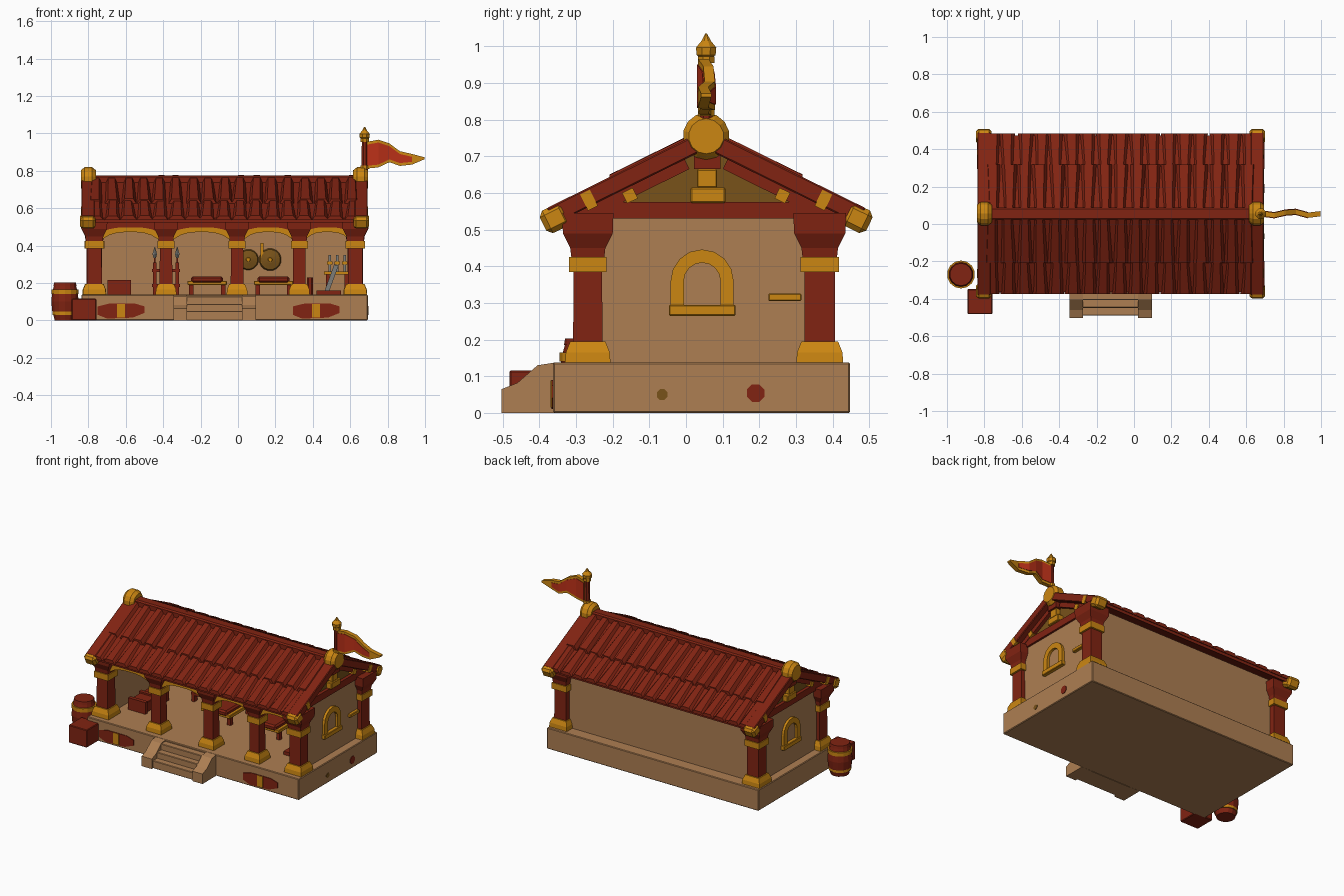
import bpy, bmesh, math, random
from mathutils import Matrix, Vector

random.seed(4)
cube = bpy.data.objects.get("Cube")
if cube:
    bpy.data.objects.remove(cube, do_unlink=True)


def material(name, r, g, b):
    m = bpy.data.materials.new(name)
    m.use_nodes = True
    m.diffuse_color = (r, g, b, 1)
    m.node_tree.nodes["Principled BSDF"].inputs["Base Color"].default_value = (r, g, b, 1)
    return m


RED = material("dark red wood", 0.22, 0.017, 0.006)
FLAG = material("bright red cloth", 0.5, 0.03, 0.009)
GOLD = material("gold", 0.6, 0.24, 0.006)
TAN = material("tan plaster", 0.42, 0.21, 0.085)
BRONZE = material("bronze", 0.19, 0.085, 0.01)
STEEL = material("steel", 0.2, 0.2, 0.19)

CX = -0.072            # middle of the hall along x
RY, RZ = 0.055, 0.755  # ridge line
RUN, DROP = 0.425, 0.21
PITCH = math.atan2(DROP, RUN)


def finish(name, bm, mat, bevel=0):
    bmesh.ops.recalc_face_normals(bm, faces=bm.faces)
    me = bpy.data.meshes.new(name)
    bm.to_mesh(me)
    bm.free()
    me.materials.append(mat)
    ob = bpy.data.objects.new(name, me)
    bpy.context.collection.objects.link(ob)
    if bevel:
        mod = ob.modifiers.new("Bevel", "BEVEL")
        mod.width, mod.segments = bevel, 1
    return ob


def bridge(bm, rings):
    """Closed tube through rings of points, with end caps."""
    rs = [[bm.verts.new(p) for p in ring] for ring in rings]
    n = len(rs[0])
    for a, b in zip(rs, rs[1:]):
        for i in range(n):
            bm.faces.new((a[i], a[(i + 1) % n], b[(i + 1) % n], b[i]))
    bm.faces.new(rs[0][::-1])
    bm.faces.new(rs[-1])


def prism(name, pts, axis, a, b, mat):
    """Outline in (y, z) pulled along x, or in (x, z) pulled along y."""
    put = (lambda p, d: (d, p[0], p[1])) if axis == "x" else (lambda p, d: (p[0], d, p[1]))
    bm = bmesh.new()
    bridge(bm, [[put(p, d) for p in pts] for d in (a, b)])
    return finish(name, bm, mat)


def box(name, x, y, z, mat, bevel=0, rot=None):
    bm = bmesh.new()
    bmesh.ops.create_cube(bm, size=1)
    bm.transform(Matrix.Diagonal((x[1] - x[0], y[1] - y[0], z[1] - z[0], 1)))
    ob = finish(name, bm, mat, bevel)
    ob.location = [(p[0] + p[1]) / 2 for p in (x, y, z)]
    if rot:
        ob.rotation_euler = rot
    return ob


def loft(name, at, sections, n, mat, axis="z"):
    """Rings of (offset, radius); four sides treat the radius as half width."""
    k = math.sqrt(2) if n == 4 else 1
    rings = []
    for off, r in sections:
        ring = []
        for i in range(n):
            t = 2 * math.pi * (i + 0.5) / n
            u, v = k * r * math.cos(t), k * r * math.sin(t)
            d = {"z": (u, v, off), "x": (off, u, v), "y": (u, off, v)}[axis]
            ring.append(Vector(at) + Vector(d))
        rings.append(ring)
    bm = bmesh.new()
    bridge(bm, rings)
    return finish(name, bm, mat)


# Plinth and steps
box("plinth", (-0.838, 0.694), (-0.363, 0.448), (0, 0.138), TAN, 0.004)
cheek = [(-0.36, 0), (-0.503, 0), (-0.503, 0.065), (-0.46, 0.082), (-0.405, 0.13), (-0.36, 0.137)]
for x in (-0.345, 0.022):
    prism("step_cheek", cheek, "x", x, x + 0.073, TAN)
for i in range(3):
    box("step", (-0.275, 0.025), (-0.49 + i * 0.042, -0.36), (0, 0.05 + i * 0.039), TAN, 0.003)

# Painted patches on the plinth
for x in (-0.625, 0.418):
    w = 0.125
    outline = [(x - w, 0.03), (x - w * 0.6, 0.01), (x + w * 0.5, 0.015), (x + w, 0.04),
               (x + w, 0.075), (x + w * 0.6, 0.09), (x - w * 0.5, 0.09), (x - w, 0.075)]
    prism("plinth_patch", outline, "y", -0.367, -0.36, RED)
    box("plinth_patch_stripe", (x - 0.022, x + 0.02), (-0.37, -0.36), (0.015, 0.088), GOLD)
loft("plinth_spot_red", (0.69, 0.19, 0.054), [(0, 0.026), (0.007, 0.026)], 8, RED, "x")
loft("plinth_spot_bronze", (0.69, -0.065, 0.05), [(0, 0.016), (0.007, 0.016)], 8, BRONZE, "x")

# Walls, gables and windows at both ends
box("back_wall", (-0.78, 0.636), (0.34, 0.37), (0.13, 0.565), TAN)
for s in (1, -1):
    def X(v):
        return CX + s * v
    def span(a, b):
        return tuple(sorted((X(a), X(b))))
    box("end_wall", span(0.68, 0.712), (-0.255, 0.36), (0.13, 0.54), TAN)
    box("end_beam", span(0.67, 0.725), (-0.29, 0.38), (0.53, 0.575), RED)
    prism("gable", [(-0.27, 0.573), (0.38, 0.573), (RY, 0.725)], "x", X(0.68), X(0.705), BRONZE)
    box("gable_block", span(0.69, 0.74), (0.012, 0.108), (0.573, 0.615), GOLD, 0.004)
    box("gable_post", span(0.69, 0.735), (0.03, 0.085), (0.615, 0.665), GOLD, 0.003)
    box("gable_post_top", span(0.69, 0.745), (0.022, 0.094), (0.665, 0.73), RED)
    frame = []
    for r, order in ((0.086, 1), (0.05, -1)):
        arc = [(0.044 - r, 0.285)]
        arc += [(0.044 - r * math.cos(t * math.pi / 8), 0.36 + r * math.sin(t * math.pi / 8)) for t in range(9)]
        arc += [(0.044 + r, 0.285)]
        frame += arc[::order]
    prism("window_frame", frame, "x", X(0.70), X(0.728), GOLD)
    box("window_sill", span(0.70, 0.735), (-0.047, 0.135), (0.265, 0.295), GOLD, 0.003)
    # Ridge end knob
    loft("ridge_knob", (X(0.728), RY, RZ), [(-0.04, 0.048), (-0.02, 0.064), (0.02, 0.064), (0.04, 0.048)], 14, GOLD, "x")
    for side in (-1, 1):
        # Sloping end boards, lower struts and eave knobs
        tilt = (-side * PITCH, 0, 0)
        mid_y, mid_z = RY + side * RUN / 2, RZ - DROP / 2
        half = math.hypot(RUN, DROP) / 2
        box("verge_board", span(0.695, 0.765), (mid_y - half, mid_y + half),
            (mid_z - 0.032, mid_z + 0.016), RED, 0.004, tilt)
        box("gable_strut", span(0.69, 0.728), (mid_y - half * 0.75, mid_y + half * 0.75),
            (mid_z - 0.065, mid_z - 0.03), RED, 0, tilt)
        y, z = RY + side * 0.208, 0.593
        box("strut_band", span(0.685, 0.735), (y - 0.016, y + 0.016), (z - 0.016, z + 0.016), GOLD, 0, tilt)
        y, z = RY + side * 0.32, 0.583
        box("verge_band", span(0.692, 0.768), (y - 0.015, y + 0.015), (z - 0.027, z + 0.022), GOLD, 0, tilt)
        y = RY + side * 0.413
        box("eave_knob", span(0.69, 0.772), (y - 0.036, y + 0.036), (0.497, 0.565), GOLD, 0.014, tilt)
box("wall_peg", (0.63, 0.66), (0.225, 0.315), (0.305, 0.326), GOLD, 0.003)


# Columns
def column(x, y, h):
    loft("column_foot", (x, y, 0), [(0.137, h + 0.022), (0.165, h + 0.02), (0.195, h + 0.008)], 4, GOLD)
    loft("column_shaft", (x, y, 0), [(0.19, h), (0.39, h - 0.001)], 4, RED)
    loft("column_ring", (x, y, 0), [(0.385, h + 0.011), (0.425, h + 0.011)], 4, GOLD)
    loft("column_cap", (x, y, 0), [(0.425, h + 0.005), (0.45, h + 0.008), (0.49, h + 0.028), (0.545, h + 0.03)], 4, RED)


FRONT = [-0.768, -0.385, -0.005, 0.328, 0.627]
for x in FRONT:
    column(x, -0.268, 0.04 if x in (FRONT[0], FRONT[-1]) else 0.034)
for x in (FRONT[0], FRONT[-1]):
    column(x, 0.365, 0.042)

# Gold arches under the front beam
for a, b in zip(FRONT, FRONT[1:]):
    us = [i / 5 - 1 for i in range(11)]
    xs = [(a + b) / 2 + u * (b - a) / 2 for u in us]
    low = [(x, 0.472 - 0.08 * abs(u) ** 3) for x, u in zip(xs, us)]
    top = [(x, 0.498 - 0.05 * abs(u) ** 3) for x, u in zip(xs, us)]
    prism("arch_trim", low + top[::-1], "y", -0.295, -0.245, GOLD)
    prism("front_beam", top + [(b, 0.565), (a, 0.565)], "y", -0.288, -0.252, RED)


# Roof: boards below, two tiers of tapered tiles above
def slope(side, x, s, h):
    return (x, RY + side * RUN * s, RZ - DROP * s + h)


L, R, COLS = -0.80, 0.655, 17
pitch = (R - L) / COLS
for side in (-1, 1):
    bm = bmesh.new()
    bridge(bm, [[slope(side, x, s, h) for s, h in ((0, 0), (0.985, 0), (0.985, -0.025), (0, -0.025))] for x in (L, R)])
    finish("roof_boards", bm, RED)
    bm = bmesh.new()
    for s0, s1, lift in ((0.55, 1.01, 0), (0.02, 0.62, 0.007)):
        for i in range(COLS):
            x = L + pitch * (i + 0.5)
            rings = []
            for s, k in ((s0, 0.36), (s1, 0.52)):
                w, h = pitch * k * random.uniform(0.92, 1.04), lift + random.uniform(0.014, 0.019)
                x += random.uniform(-0.006, 0.006)
                rings.append([slope(side, x + u * w, s, v) for u, v in
                              ((-1, -0.006), (-0.55, h), (0.55, h), (1, -0.006))])
            bridge(bm, rings)
    finish("roof_tiles", bm, RED)
box("ridge_beam", (-0.82, 0.68), (RY - 0.033, RY + 0.033), (0.725, 0.776), RED, 0.008)

# Flag and pole
loft("flag_pole", (0.677, RY, 0), [(0.79, 0.019), (0.97, 0.016)], 8, RED)
for z in (0.81, 0.955):
    loft("pole_ring", (0.677, RY, z), [(0, 0.024), (0.018, 0.024)], 8, GOLD)
loft("pole_finial", (0.677, RY, 0.965), [(0, 0.014), (0.012, 0.028), (0.032, 0.03), (0.05, 0.014), (0.07, 0.003)], 8, GOLD)
WAVE = [(0.69, 0.955, 0.812, 0), (0.75, 0.966, 0.818, -0.008), (0.81, 0.946, 0.846, 0.006), (0.865, 0.905, 0.826, 0.01),
        (0.93, 0.89, 0.833, -0.008), (0.998, 0.872, 0.862, 0)]
for name, inset, t, mat in (("flag_border", 0, 0.014, GOLD), ("flag_cloth", 0.015, 0.017, FLAG)):
    bm = bmesh.new()
    rings = []
    for x, hi, lo, y in WAVE[:-1] if inset else WAVE:
        e = min(inset, (hi - lo) * 0.4)
        rings.append([(x, RY + y - t, hi - e), (x, RY + y + t, hi - e), (x, RY + y + t, lo + e), (x, RY + y - t, lo + e)])
    bridge(bm, rings)
    finish(name, bm, mat)

# Barrel and crates
BAR = (-0.925, -0.27, 0)
loft("barrel", BAR, [(0, 0.056), (0.05, 0.07), (0.1, 0.075), (0.15, 0.07), (0.195, 0.058)], 14, RED)
for z, r in ((0.03, 0.069), (0.14, 0.075)):
    loft("barrel_hoop", BAR, [(z, r), (z + 0.025, r)], 14, GOLD)
loft("barrel_rim", BAR, [(0.185, 0.063), (0.203, 0.06)], 14, RED)
box("outside_crate", (-0.89, -0.757), (-0.482, -0.348), (0, 0.116), RED, 0.004)
box("inside_crate", (-0.69, -0.58), (-0.14, 0.1), (0.138, 0.205), RED, 0.003)
for y in (-0.14, -0.03, 0.08):
    box("crate_strap", (-0.697, -0.573), (y, y + 0.025), (0.138, 0.215), RED)

# Low beds with cushions
for x in (-0.165, 0.19):
    box("bed_frame", (x - 0.105, x + 0.105), (0.0, 0.25), (0.19, 0.212), GOLD, 0.003)
    box("bed_cushion", (x - 0.085, x + 0.085), (-0.006, 0.256), (0.2, 0.236), RED, 0.01)
    for dx in (-0.085, 0.085):
        for y in (0.02, 0.21):
            box("bed_leg", (x + dx - 0.012, x + dx + 0.012), (y, y + 0.025), (0.138, 0.2), RED)

# Wall shields and hanging blade
for x, r in ((0.055, 0.056), (0.172, 0.06)):
    loft("wall_shield", (x, 0.335, 0.325), [(0, r), (-0.014, r * 0.9), (-0.022, r * 0.3)], 16, BRONZE, "y")
    loft("shield_boss", (x, 0.32, 0.325), [(0, 0.015), (-0.012, 0.01)], 8, GOLD, "y")
box("wall_blade", (0.12, 0.137), (0.32, 0.335), (0.31, 0.415), GOLD)

# Weapon racks
for x in (-0.445, -0.325):
    box("rack_post", (x - 0.01, x + 0.01), (0.17, 0.2), (0.138, 0.31), RED)
    box("rack_spear", (x - 0.005, x + 0.005), (0.18, 0.19), (0.3, 0.34), RED)
    loft("spear_head", (x, 0.185, 0.335), [(0, 0.008), (0.02, 0.014), (0.058, 0.002)], 6, STEEL)
for z in (0.18, 0.26):
    box("rack_rail", (-0.46, -0.31), (0.17, 0.2), (z, z + 0.015), RED)
box("rack_table", (0.46, 0.6), (0.1, 0.28), (0.245, 0.262), GOLD)
for x in (0.47, 0.57):
    box("table_leg", (x, x + 0.02), (0.12, 0.26), (0.138, 0.245), RED)
for x in (0.485, 0.525, 0.565):
    box("stored_blade", (x, x + 0.012), (0.2, 0.212), (0.26, 0.35), STEEL)
    box("blade_grip", (x - 0.008, x + 0.02), (0.196, 0.216), (0.3, 0.315), GOLD)
box("leaning_blade", (0.488, 0.512), (-0.09, -0.075), (0.15, 0.3), STEEL, 0, (0, 0.35, 0))
box("blade_stand", (0.42, 0.55), (-0.13, -0.03), (0.138, 0.16), RED)
loft("small_post", (0.385, 0.05, 0), [(0.138, 0.018), (0.23, 0.018)], 8, RED)
